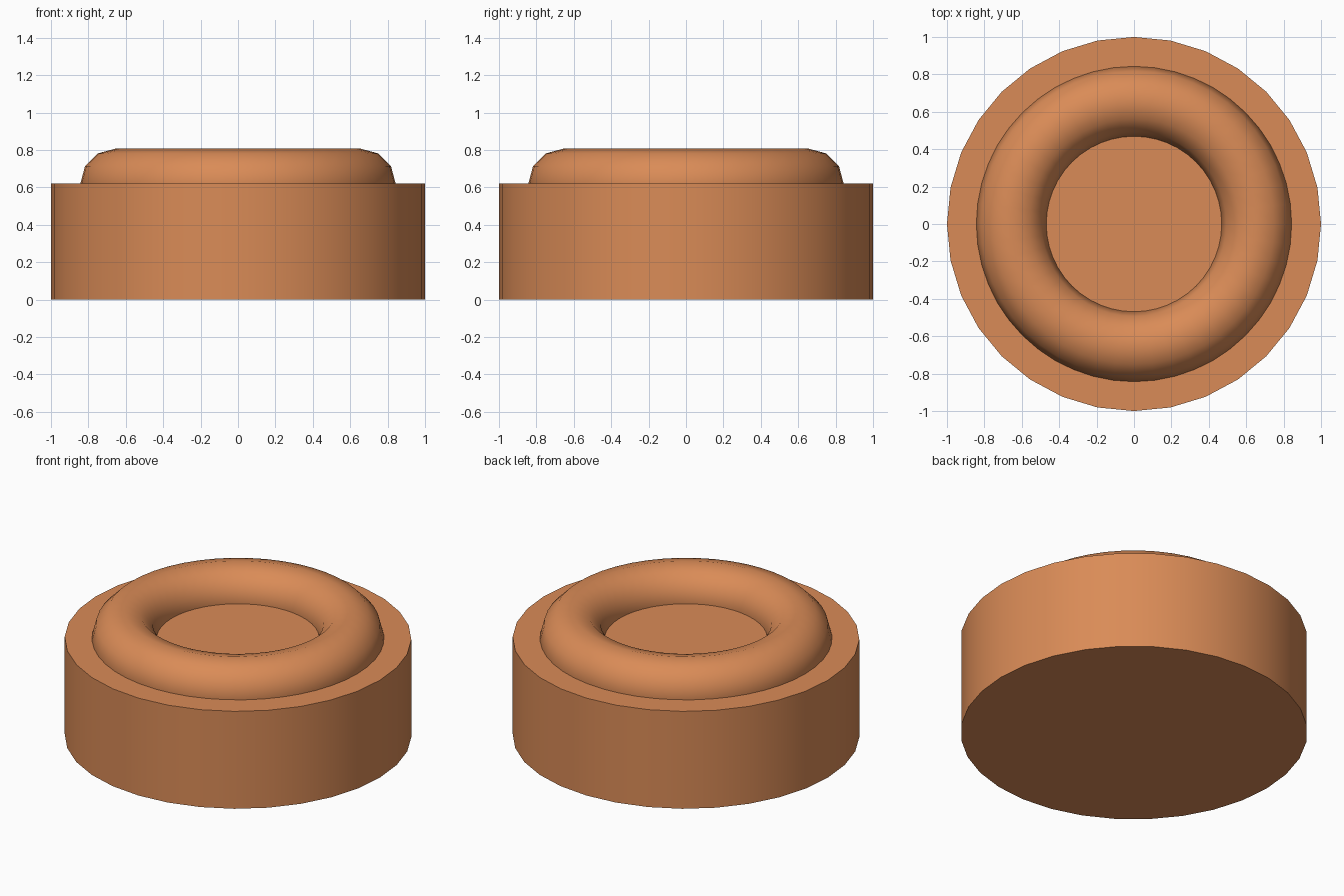
import bpy

cube = bpy.data.objects.get("Cube")
if cube:
    bpy.data.objects.remove(cube, do_unlink=True)

BASE_HEIGHT = 0.62

# Single warm clay colour
clay = bpy.data.materials.new("warm_clay")
clay.use_nodes = True
colour = (0.70, 0.26, 0.095, 1)
clay.diffuse_color = colour
clay.node_tree.nodes["Principled BSDF"].inputs["Base Color"].default_value = colour


def finish(name):
    part = bpy.context.object
    part.name = name
    part.data.materials.clear()
    part.data.materials.append(clay)
    return part


# Solid round base, smooth around its wall with crisp rims
bpy.ops.mesh.primitive_cylinder_add(
    vertices=32, radius=1, depth=BASE_HEIGHT, location=(0, 0, BASE_HEIGHT / 2))
finish("round_base")
bpy.ops.object.shade_smooth_by_angle()

# Ring half sunk into the top of the base
bpy.ops.mesh.primitive_torus_add(
    major_segments=48, minor_segments=12, major_radius=0.656, minor_radius=0.187,
    location=(0, 0, BASE_HEIGHT))
finish("top_ring")
bpy.ops.object.shade_smooth()
